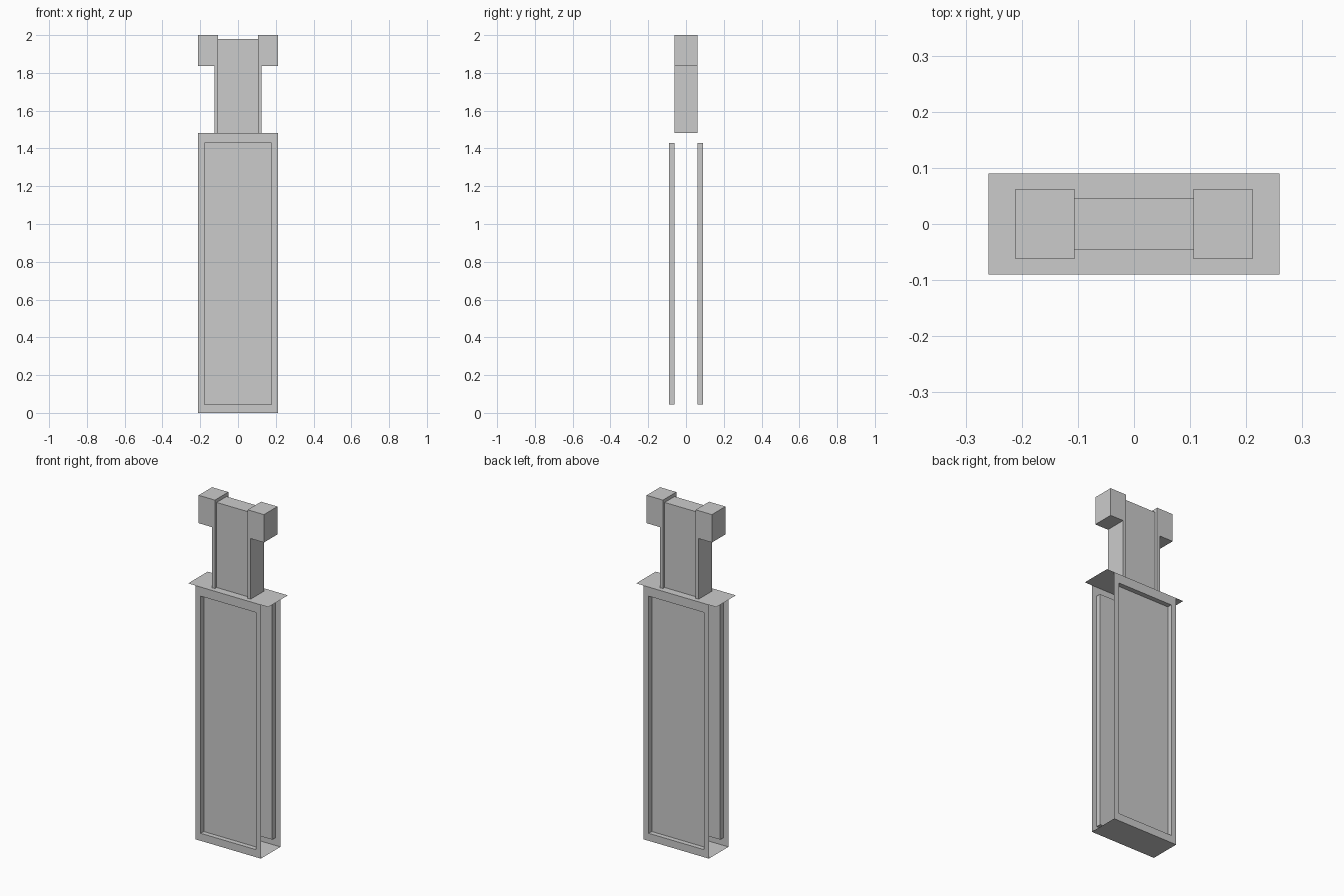
import bpy, bmesh

if "Cube" in bpy.data.objects:
    bpy.data.objects.remove(bpy.data.objects["Cube"])

BODY_X, BODY_Y, BODY_TOP = 0.211, 0.09, 1.483
RECESS_X, RECESS_Z0, RECESS_Z1, RECESS_Y = 0.178, 0.044, 1.43, 0.062


def make_object(name, bm):
    mesh = bpy.data.meshes.new(name)
    bm.to_mesh(mesh)
    bm.free()
    ob = bpy.data.objects.new(name, mesh)
    bpy.context.collection.objects.link(ob)
    return ob


def rect_xz(bm, hx, z0, z1, y):
    return [bm.verts.new((x, y, z)) for x, z in
            ((-hx, z0), (hx, z0), (hx, z1), (-hx, z1))]


def flat_plate(name, hx, hy, z, up=True):
    bm = bmesh.new()
    corners = [(-hx, -hy), (hx, -hy), (hx, hy), (-hx, hy)]
    vs = [bm.verts.new((x, y, z)) for x, y in corners]
    bm.faces.new(vs if up else vs[::-1])
    return make_object(name, bm)


def mirror(ob, axis):
    mod = ob.modifiers.new("mirror", 'MIRROR')
    mod.use_axis = [i == axis for i in range(3)]
    mod.use_mirror_merge = False


# Framed recessed panel, mirrored to the back; the narrow sides stay open
bm = bmesh.new()
rings = [rect_xz(bm, BODY_X, 0, BODY_TOP, -BODY_Y),
         rect_xz(bm, RECESS_X, RECESS_Z0, RECESS_Z1, -BODY_Y),
         rect_xz(bm, RECESS_X, RECESS_Z0, RECESS_Z1, -RECESS_Y)]
for a, b in zip(rings, rings[1:]):
    for i in range(4):
        j = (i + 1) % 4
        bm.faces.new((a[i], a[j], b[j], b[i]))
bm.faces.new(rings[-1])
mirror(make_object("body_panel", bm), 1)

# Single-sheet base and overhanging cap
flat_plate("base_plate", BODY_X, BODY_Y, 0, up=False)
flat_plate("cap_plate", 0.259, BODY_Y, BODY_TOP)

# Neck web between the posts: front and back sheets with a top
flat_plate("neck_top", 0.106, 0.0455, 1.98)
bm = bmesh.new()
bm.faces.new(rect_xz(bm, 0.106, BODY_TOP, 1.98, -0.0455))
mirror(make_object("neck_panel", bm), 1)

# Post with an outward block at its head, extruded from one profile
profile = [(0.106, BODY_TOP), (0.1255, BODY_TOP), (0.1255, 1.837),
           (0.211, 1.837), (0.211, 2.0), (0.106, 2.0)]
bm = bmesh.new()
front = [bm.verts.new((x, -0.062, z)) for x, z in profile]
back = [bm.verts.new((x, 0.062, z)) for x, z in profile]
bm.faces.new(front)
bm.faces.new(back[::-1])
for i in range(1, 6):  # the foot is left open on the cap
    j = (i + 1) % 6
    bm.faces.new((front[j], front[i], back[i], back[j]))
mirror(make_object("hooked_post", bm), 0)
